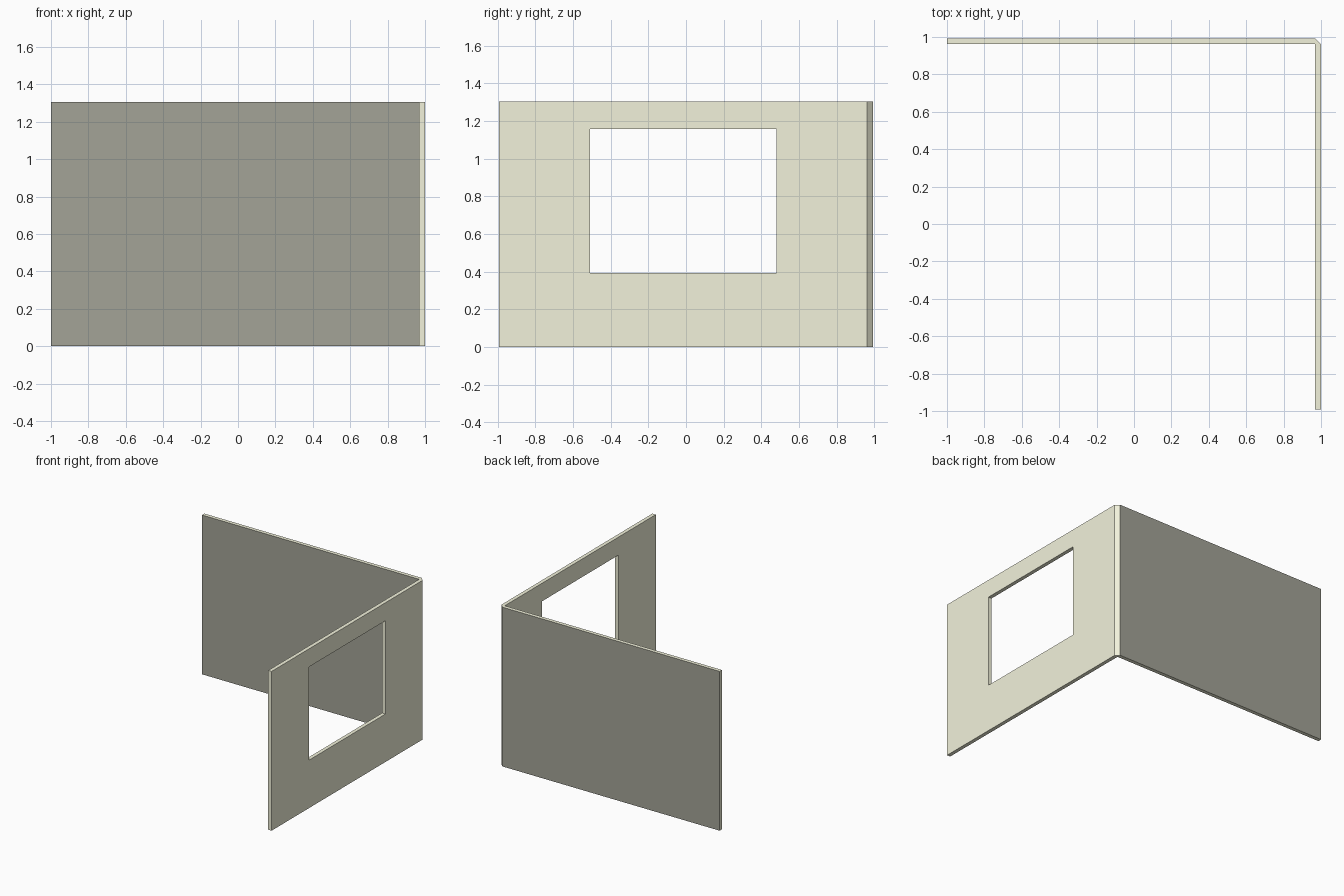
import bpy, bmesh

if "Cube" in bpy.data.objects:
    bpy.data.objects.remove(bpy.data.objects["Cube"])

HEIGHT = 1.305
BACK, FRONT = 0.993, -0.993   # y extents
T = 0.031                     # wall thickness


def prism(name, outline, z0, z1):
    """Extrude a flat xy outline from z0 to z1."""
    bm = bmesh.new()
    face = bm.faces.new([bm.verts.new((x, y, z0)) for x, y in outline])
    ext = bmesh.ops.extrude_face_region(bm, geom=[face])
    verts = [g for g in ext["geom"] if isinstance(g, bmesh.types.BMVert)]
    bmesh.ops.translate(bm, verts=verts, vec=(0, 0, z1 - z0))
    bmesh.ops.recalc_face_normals(bm, faces=bm.faces)
    mesh = bpy.data.meshes.new(name)
    bm.to_mesh(mesh)
    bm.free()
    obj = bpy.data.objects.new(name, mesh)
    bpy.context.collection.objects.link(obj)
    return obj


def material(name, color):
    mat = bpy.data.materials.new(name)
    mat.diffuse_color = (*color, 1)
    mat.use_nodes = True
    mat.node_tree.nodes["Principled BSDF"].inputs["Base Color"].default_value = mat.diffuse_color
    return mat


# L-shaped pair of walls with a chamfered outer corner
walls = prism("corner_walls", [
    (-1, BACK), (-1, BACK - T), (1 - T, BACK - T), (1 - T, FRONT),
    (1, FRONT), (1, BACK - T), (1 - T, BACK)], 0, HEIGHT)

# Pale plaster overall, darker on both broad sides of the back wall
walls.data.materials.append(material("pale_plaster", (0.89, 0.89, 0.71)))
walls.data.materials.append(material("dark_plaster", (0.37, 0.37, 0.31)))
for poly in walls.data.polygons:
    if abs(poly.normal.y) > 0.9 and poly.area > 1:
        poly.material_index = 1

# Window opening in the right wall
cutter = prism("window_cutter", [
    (0.9, -0.511), (1.1, -0.511), (1.1, 0.481), (0.9, 0.481)], 0.393, 1.157)
cutter.hide_render = True
cutter.hide_set(True)
cut = walls.modifiers.new("window", 'BOOLEAN')
cut.operation = 'DIFFERENCE'
cut.solver = 'EXACT'
cut.object = cutter
